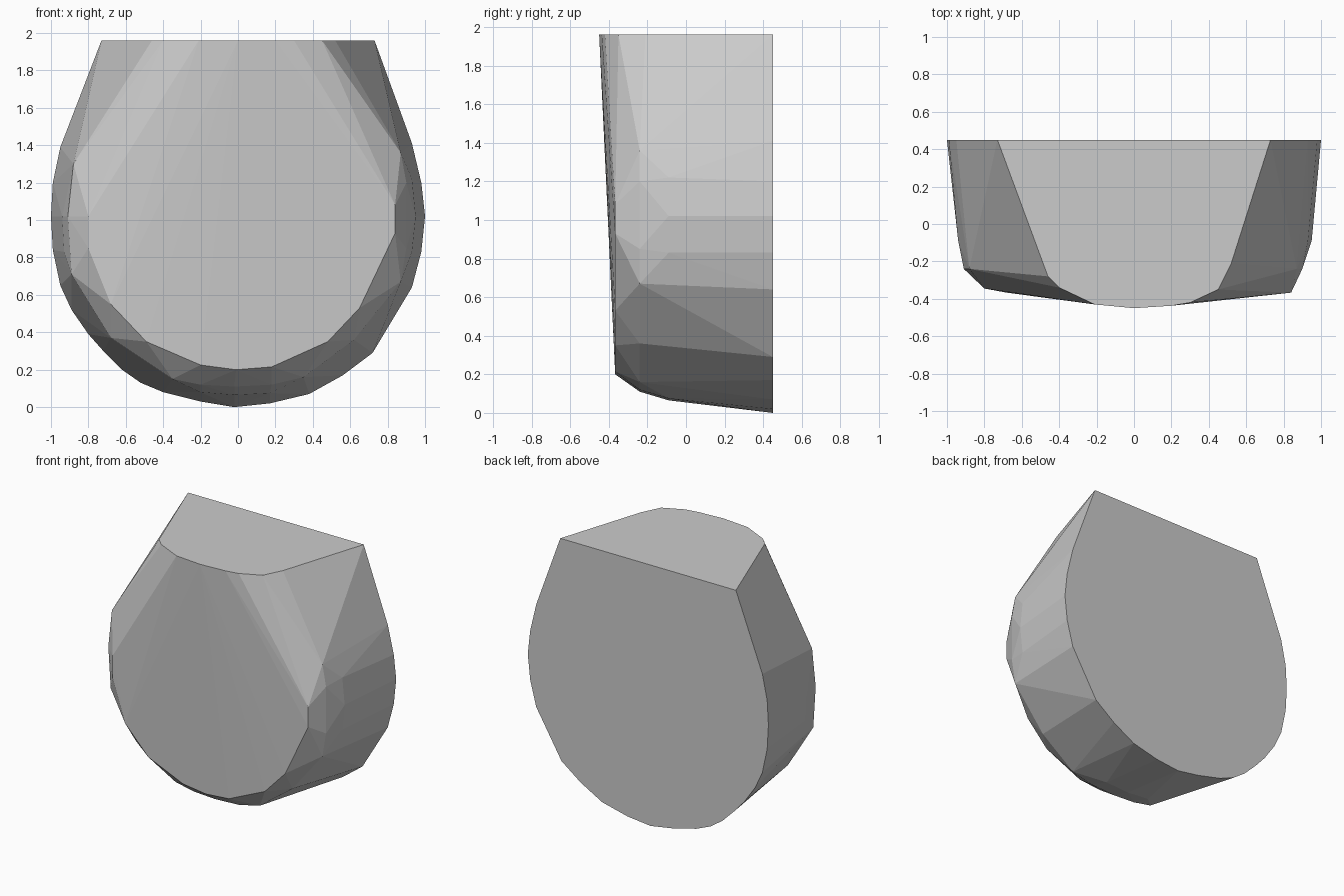
import bpy, bmesh

# Cross-section rings of the body as (x, z), keyed by depth y
rings = {
    0.45: [(-.73, 1.96), (.73, 1.96), (.93, 1.41), (.98, 1.2), (1, 1.02), (.98, .83),
           (.93, .64), (.72, .29), (.56, .17), (.38, .07), (.17, .02), (-.02, 0),
           (-.2, .03), (-.4, .08), (-.52, .13), (-.62, .2), (-.72, .3), (-.8, .39),
           (-.89, .52), (-.95, .65), (-.99, .84), (-1, 1.02), (-.99, 1.2), (-.95, 1.39)],
    -0.09: [(.93, 1.22), (.95, 1.02), (.93, .83), (.8, .55), (.17, .075), (-.02, .065),
            (-.2, .08), (-.94, 1.02), (-.93, .83)],
    -0.24: [(.87, 1.36), (.9, 1.2), (.9, .85), (.87, .67), (.62, .36), (.35, .16), (.18, .12),
            (-.02, .11), (-.2, .12), (-.35, .15), (-.68, .37), (-.89, .71), (-.91, 1.02), (-.88, 1.3)],
    -0.367: [(.84, 1.08), (.84, .93), (.65, .53), (.48, .35), (.18, .215), (-.01, .2),
             (-.2, .225), (-.49, .35), (-.68, .55)],
}
# Front edge of the flat top as (x, y)
top_edge = [(-.46, -.28), (-.4, -.34), (-.21, -.43), (0, -.45), (.2, -.437),
            (.3, -.42), (.45, -.35), (.52, -.21)]

# Skin all rings as one faceted convex body
bm = bmesh.new()
for y, ring in rings.items():
    for x, z in ring:
        bm.verts.new((x, y, z))
for x, y in top_edge:
    bm.verts.new((x, y, 1.96))
for x, z in [(-.8, .85), (-.8, 1.02)]:
    bm.verts.new((x, -.345, z))
res = bmesh.ops.convex_hull(bm, input=bm.verts[:])
bmesh.ops.delete(bm, geom=[v for v in bm.verts if not v.link_faces], context='VERTS')
bmesh.ops.dissolve_limit(bm, angle_limit=0.01, verts=bm.verts[:], edges=bm.edges[:])
bmesh.ops.recalc_face_normals(bm, faces=bm.faces[:])

mesh = bpy.data.meshes.new("rounded_body")
bm.to_mesh(mesh)
bm.free()
body = bpy.data.objects.new("rounded_body", mesh)
bpy.context.collection.objects.link(body)
